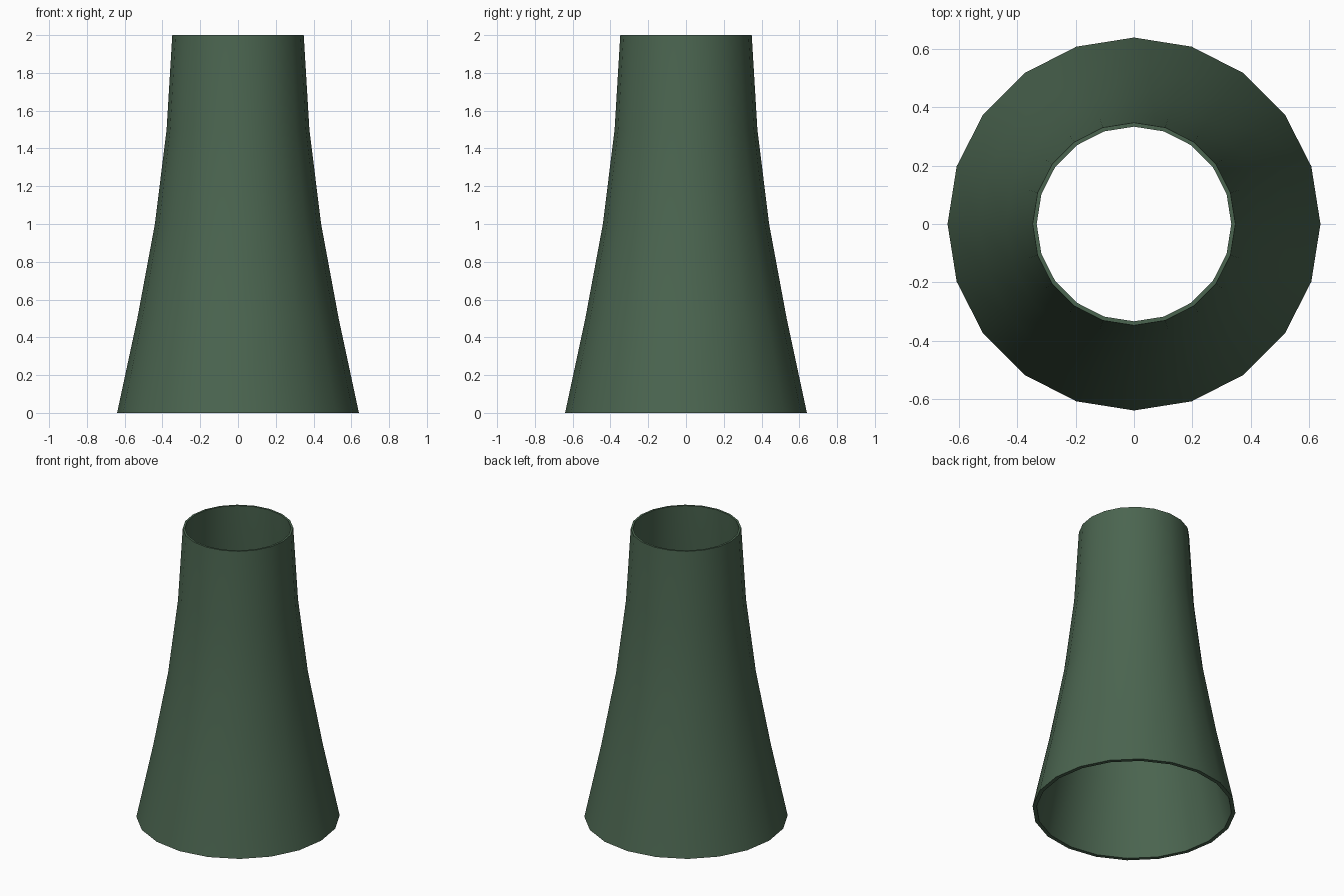
import bpy, bmesh, math

if "Cube" in bpy.data.objects:
    bpy.data.objects.remove(bpy.data.objects["Cube"])

SIDES = 20
INNER = 0.96  # inner wall radius relative to the outer wall
PROFILE = [(0.64, 0.0), (0.533, 0.5), (0.44, 1.0), (0.378, 1.5), (0.348, 2.0)]

# Closed cross-section: up the outside, down the inside
section = PROFILE + [(r * INNER, z) for r, z in reversed(PROFILE)]

# Revolve the section into a thin-walled open tower
bm = bmesh.new()
rings = []
for r, z in section:
    ring = []
    for i in range(SIDES):
        a = 2 * math.pi * i / SIDES
        ring.append(bm.verts.new((r * math.cos(a), r * math.sin(a), z)))
    rings.append(ring)
for k, low in enumerate(rings):
    high = rings[(k + 1) % len(rings)]
    for i in range(SIDES):
        j = (i + 1) % SIDES
        bm.faces.new((low[i], low[j], high[j], high[i]))
bmesh.ops.recalc_face_normals(bm, faces=bm.faces)
mesh = bpy.data.meshes.new("tower_shell")
bm.to_mesh(mesh)
bm.free()

tower = bpy.data.objects.new("tower_shell", mesh)
bpy.context.collection.objects.link(tower)

# Dark green finish
green = bpy.data.materials.new("dark_green")
green.diffuse_color = (0.07, 0.13, 0.08, 1)
green.use_nodes = True
green.node_tree.nodes["Principled BSDF"].inputs["Base Color"].default_value = green.diffuse_color
mesh.materials.append(green)

# Smooth walls, crisp rims
bpy.context.view_layer.objects.active = tower
tower.select_set(True)
bpy.ops.object.shade_smooth_by_angle(angle=math.radians(40))
